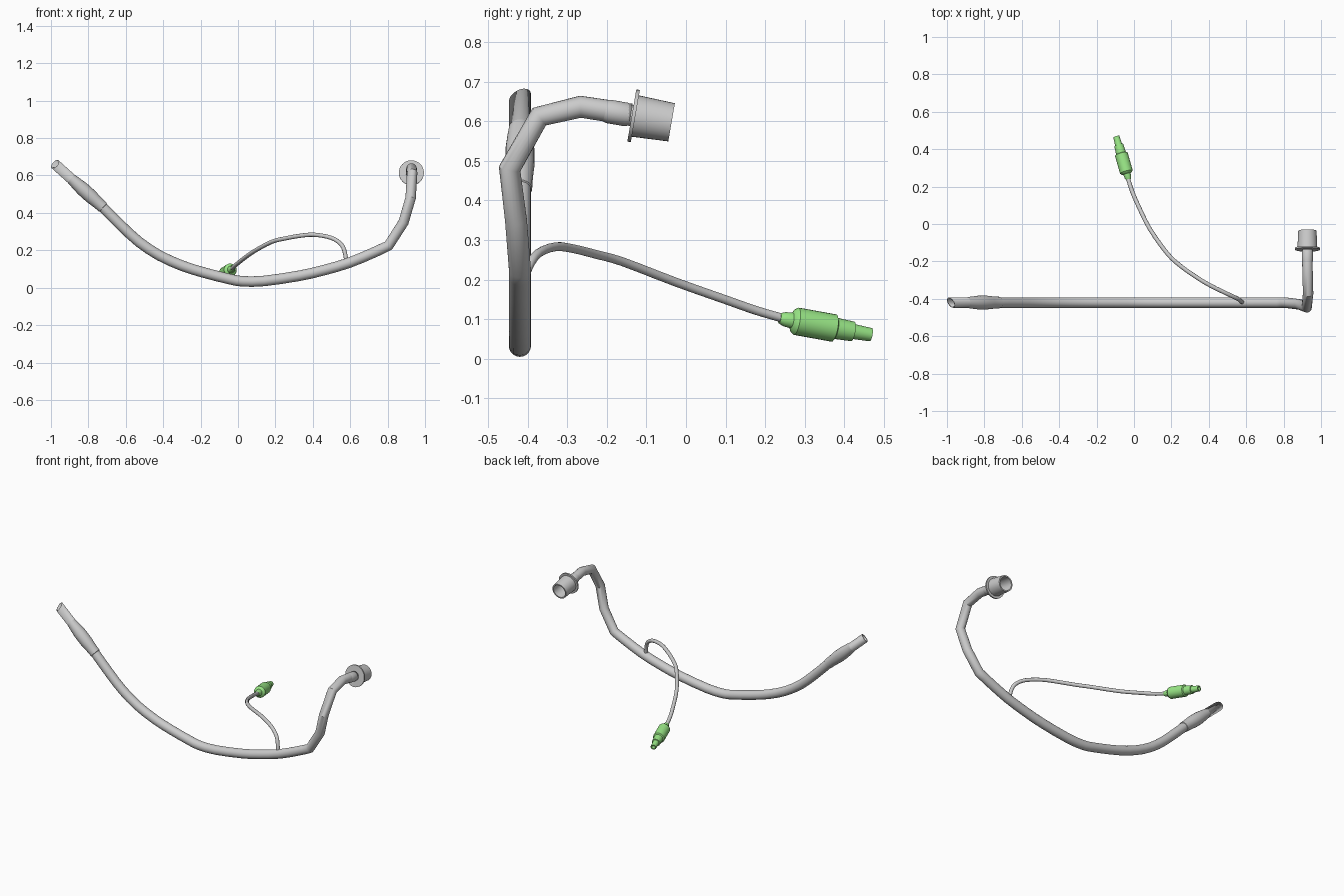
import bpy, bmesh, math
from mathutils import Vector

if "Cube" in bpy.data.objects:
    bpy.data.objects.remove(bpy.data.objects["Cube"])


def finish(name, bm, mat=None, wall=0.0):
    me = bpy.data.meshes.new(name)
    bm.to_mesh(me)
    bm.free()
    ob = bpy.data.objects.new(name, me)
    bpy.context.collection.objects.link(ob)
    if mat:
        me.materials.append(mat)
    bpy.ops.object.select_all(action='DESELECT')
    ob.select_set(True)
    bpy.context.view_layer.objects.active = ob
    bpy.ops.object.shade_smooth_by_angle(angle=math.radians(35))
    if wall:
        mod = ob.modifiers.new("wall", 'SOLIDIFY')
        mod.thickness = wall
        mod.offset = -1
    return ob


def loft(name, centres, tangents, radii, seg=20, mat=None, wall=0.0, bevel=0.0):
    """Skin rings along a path; bevel slants the first ring along its tangent."""
    bm = bmesh.new()
    rings = []
    u = tangents[0].orthogonal().normalized()
    for i, (c, t, r) in enumerate(zip(centres, tangents, radii)):
        u = (u - t * u.dot(t)).normalized()
        w = t.cross(u)
        ring = []
        for k in range(seg):
            a = 2 * math.pi * k / seg
            d = (u * math.cos(a) + w * math.sin(a)) * r
            if i == 0:
                d -= t * bevel * d.y
            ring.append(bm.verts.new(c + d))
        rings.append(ring)
    for a, b in zip(rings, rings[1:]):
        for k in range(seg):
            n = (k + 1) % seg
            bm.faces.new((a[k], a[n], b[n], b[k]))
    return finish(name, bm, mat, wall)


def refine(pts, n):
    """Catmull-Rom interpolation with n steps per span."""
    p = [Vector(q) for q in pts]
    p = [p[0] * 2 - p[1]] + p + [p[-1] * 2 - p[-2]]
    out = []
    for a, b, c, d in zip(p, p[1:], p[2:], p[3:]):
        for i in range(n):
            s = i / n
            out.append(0.5 * (2 * b + (c - a) * s + (2 * a - 5 * b + 4 * c - d) * s ** 2
                              + (3 * b - a - 3 * c + d) * s ** 3))
    return out + [p[-2]]


def sweep(name, pts, r, **kw):
    p = [Vector(q) for q in pts]
    d = [(b - a).normalized() for a, b in zip(p, p[1:])]
    t = [d[0]] + [(a + b).normalized() for a, b in zip(d, d[1:])] + [d[-1]]
    return loft(name, p, t, [r] * len(p), **kw)


def lathe(name, base, axis, profile, **kw):
    base, axis = Vector(base), Vector(axis).normalized()
    return loft(name, [base + axis * s for s, _ in profile],
                [axis] * len(profile), [r for _, r in profile], **kw)


green = bpy.data.materials.new("pilot_green")
green.diffuse_color = (0.32, 0.80, 0.24, 1)
green.use_nodes = True
green.node_tree.nodes["Principled BSDF"].inputs["Base Color"].default_value = green.diffuse_color

# main tube: bevelled tip, long sag, then the bend up to the connector
Y = -0.42
sag = [(-0.978, 0.66), (-0.73, 0.437), (-0.623, 0.33), (-0.527, 0.243),
       (-0.42, 0.172), (-0.30, 0.118), (-0.18, 0.08), (-0.045, 0.046),
       (0.025, 0.034), (0.14, 0.036), (0.33, 0.064), (0.46, 0.094),
       (0.596, 0.134), (0.73, 0.19), (0.805, 0.225)]
bend = [(0.885, -0.43, 0.35), (0.923, -0.446, 0.48), (0.931, -0.371, 0.612),
        (0.928, -0.267, 0.637), (0.927, -0.195, 0.626), (0.927, -0.14, 0.617)]
curve = refine([(x, Y, z) for x, z in sag[1:]], 2)
sweep("main_tube", [(sag[0][0], Y, sag[0][1])] + curve + bend, 0.028,
      wall=0.006, bevel=0.5)

# swollen cuff near the tip
lathe("cuff", (-0.72, Y, 0.428), (-0.743, 0, 0.669),
      [(0, 0.027), (0.002, 0.031), (0.03, 0.032), (0.06, 0.034), (0.09, 0.037),
       (0.15, 0.037), (0.18, 0.034), (0.21, 0.031), (0.24, 0.027)])

# hollow connector with sleeve and flange
lathe("connector", (0.927, -0.137, 0.615), (0, 0.985, -0.17),
      [(-0.07, 0.027), (-0.06, 0.030), (-0.015, 0.030), (-0.005, 0.027),
       (0, 0.027), (0, 0.067), (0.009, 0.067), (0.009, 0.053), (0.102, 0.049),
       (0.102, 0.041), (0.012, 0.041), (0.012, 0.022)], seg=32)

# thin inflation line
sweep("inflation_line", refine(
      [(0.58, -0.42, 0.13), (0.572, -0.413, 0.185), (0.553, -0.399, 0.23),
       (0.50, -0.374, 0.266), (0.41, -0.33, 0.283), (0.335, -0.285, 0.278),
       (0.25, -0.225, 0.263), (0.18, -0.16, 0.245), (0.085, -0.027, 0.194),
       (0.022, 0.10, 0.149), (-0.012, 0.18, 0.121), (-0.037, 0.26, 0.098)], 3),
      0.0112, seg=14)

# green pilot valve
lathe("pilot_valve", (-0.029, 0.237, 0.102), (-0.27, 0.947, -0.17),
      [(0, 0.010), (0, 0.013), (0.012, 0.018), (0.032, 0.020), (0.036, 0.029),
       (0.044, 0.035), (0.145, 0.035), (0.149, 0.027), (0.195, 0.025),
       (0.196, 0.019), (0.243, 0.017), (0.243, 0.011), (0.20, 0.011),
       (0.20, 0.0005)], seg=24, mat=green)
